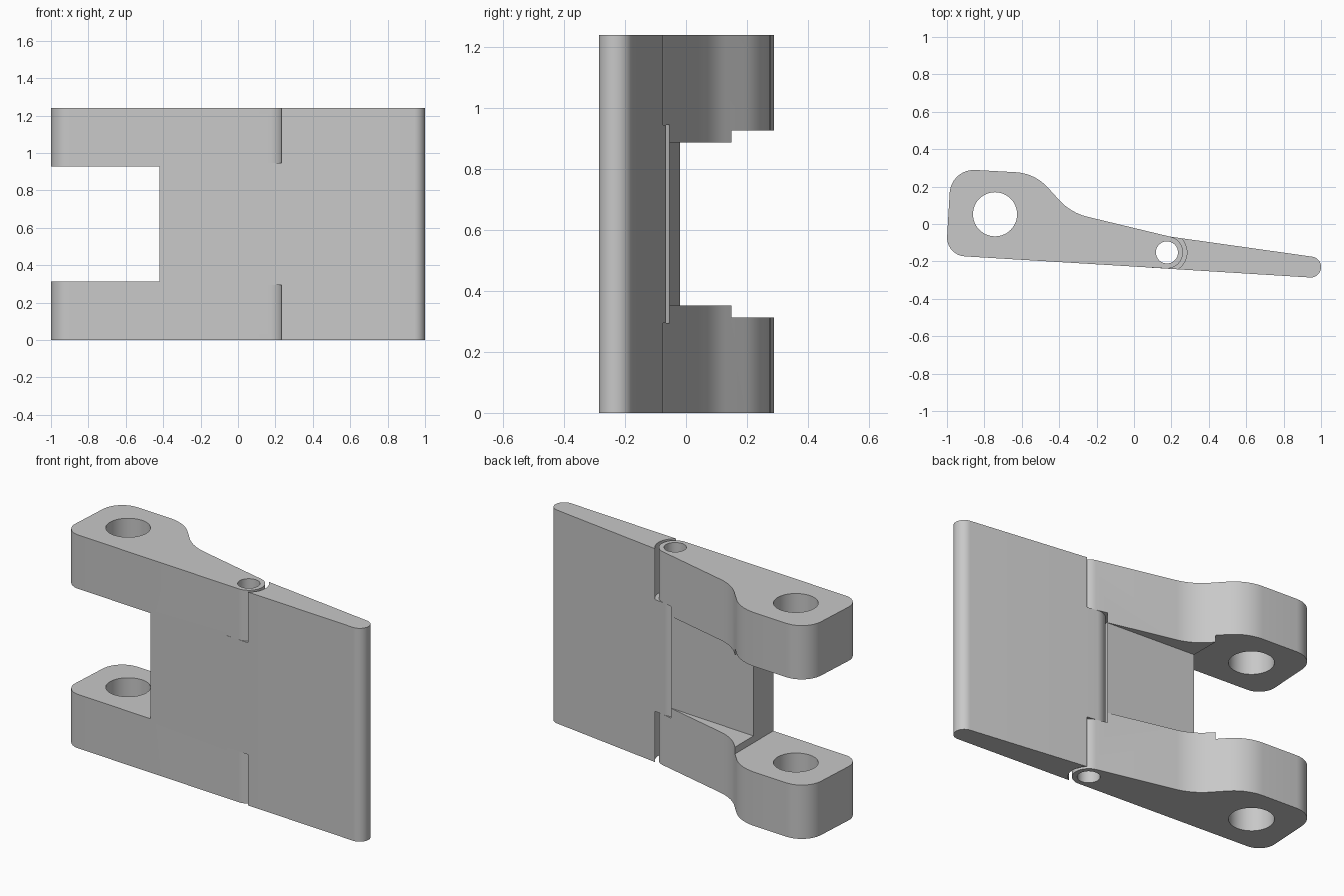
import bpy, bmesh
from math import radians, sin, cos, tan
from mathutils import Vector

if "Cube" in bpy.data.objects:
    bpy.data.objects.remove(bpy.data.objects["Cube"])

HEIGHT = 1.24
MID = HEIGHT / 2
PIN = (0.176, -0.152)      # hinge axis
KNUCKLE = 0.086            # knuckle radius
GROOVE = 0.107             # clearance radius around a knuckle

grey = bpy.data.materials.new("plain grey")
grey.use_nodes = True
colour = (0.58, 0.58, 0.58, 1)
grey.diffuse_color = colour
grey.node_tree.nodes["Principled BSDF"].inputs["Base Color"].default_value = colour


def front_y(x):
    """The straight front face shared by both leaves."""
    return -0.228 - 0.0605 * x


def arc(centre, radius, start, end, steps=24):
    angles = [radians(start + (end - start) * i / steps) for i in range(steps + 1)]
    return [(centre[0] + radius * cos(a), centre[1] + radius * sin(a)) for a in angles]


def fillet(before, corner, after, radius, steps=12):
    """Points rounding one corner of an outline."""
    c = Vector(corner)
    u = (Vector(before) - c).normalized()
    v = (Vector(after) - c).normalized()
    half = u.angle(v) / 2
    centre = c + (u + v).normalized() * radius / sin(half)
    reach = radius / tan(half)
    a = (c + u * reach - centre).normalized()
    b = (c + v * reach - centre).normalized()
    return [tuple(centre + a.slerp(b, i / steps) * radius) for i in range(steps + 1)]


def prism(name, outline, low, high):
    bm = bmesh.new()
    base = bm.faces.new([bm.verts.new((x, y, low)) for x, y in outline])
    top = bmesh.ops.extrude_face_region(bm, geom=[base])["geom"]
    verts = [g for g in top if isinstance(g, bmesh.types.BMVert)]
    bmesh.ops.translate(bm, verts=verts, vec=(0, 0, high - low))
    bmesh.ops.recalc_face_normals(bm, faces=bm.faces)
    mesh = bpy.data.meshes.new(name)
    bm.to_mesh(mesh)
    bm.free()
    mesh.materials.append(grey)
    obj = bpy.data.objects.new(name, mesh)
    bpy.context.collection.objects.link(obj)
    return obj


def cut(target, outline, low, high):
    """Subtract a prism from the target."""
    cutter = prism("cutter", outline, low, high)
    cutter.hide_render = True
    mod = target.modifiers.new("cut", "BOOLEAN")
    mod.operation = "DIFFERENCE"
    mod.solver = "EXACT"
    mod.object = cutter
    bpy.context.view_layer.objects.active = target
    bpy.ops.object.modifier_apply(modifier=mod.name)
    bpy.data.objects.remove(cutter)


def box(x0, x1, y0, y1):
    return [(x0, y0), (x1, y0), (x1, y1), (x0, y1)]


def finish(obj):
    bpy.ops.object.select_all(action="DESELECT")
    obj.select_set(True)
    bpy.context.view_layer.objects.active = obj
    bpy.ops.object.shade_smooth_by_angle(angle=radians(25))


# Forked bracket: rounded head, S-curved back and hinge knuckle
knuckle = arc(PIN, KNUCKLE, -93, 76)
corners = [((-0.338, 0.060), 0.30), ((-0.53, 0.271), 0.25),
           ((-0.978, 0.296), 0.13), ((-1.005, -0.167), 0.10)]
path = [knuckle[-1]] + [c for c, r in corners] + [knuckle[0]]
outline = list(knuckle)
for i, (corner, radius) in enumerate(corners):
    outline += fillet(path[i], corner, path[i + 2], radius)
bracket = prism("forked_bracket", outline, 0, HEIGHT)

# Fork slot, back pocket and room for the middle knuckle
cut(bracket, box(-1.2, -0.42, -0.5, 0.5), MID - 0.307, MID + 0.307)
pocket = [(0.15, -0.056), (0.15, 0.4), (-0.5, 0.4), (-0.5, -0.015)]
cut(bracket, pocket, MID - 0.267, MID + 0.267)
room = arc(PIN, GROOVE, 90, 180) + [(0.086, -0.234), (0.09, -0.3), (0.4, -0.3), (0.4, -0.045)]
cut(bracket, room, MID - 0.325, MID + 0.325)

# Mounting and pin holes
cut(bracket, arc((-0.743, 0.052), 0.118, 0, 352.5, 47), -0.1, HEIGHT + 0.1)
pin_hole = arc(PIN, 0.059, 0, 352.5, 47)
cut(bracket, pin_hole, -0.1, HEIGHT + 0.1)
finish(bracket)

# Tapered flap with rounded tip and middle knuckle
seam = 0.086
outline = arc((0.944, -0.230), 0.056, -93, 82) + arc(PIN, KNUCKLE, 82, 180)
outline.append((seam, front_y(seam)))
flap = prism("tapered_flap", outline, 0, HEIGHT)

# Clearance for the bracket knuckles at both ends, then the pin hole
clearance = arc(PIN, GROOVE, -90, 90) + [(-0.1, -0.045), (-0.1, -0.259)]
cut(flap, clearance, -0.1, MID - 0.325)
cut(flap, clearance, MID + 0.325, HEIGHT + 0.1)
cut(flap, pin_hole, -0.1, HEIGHT + 0.1)
finish(flap)
